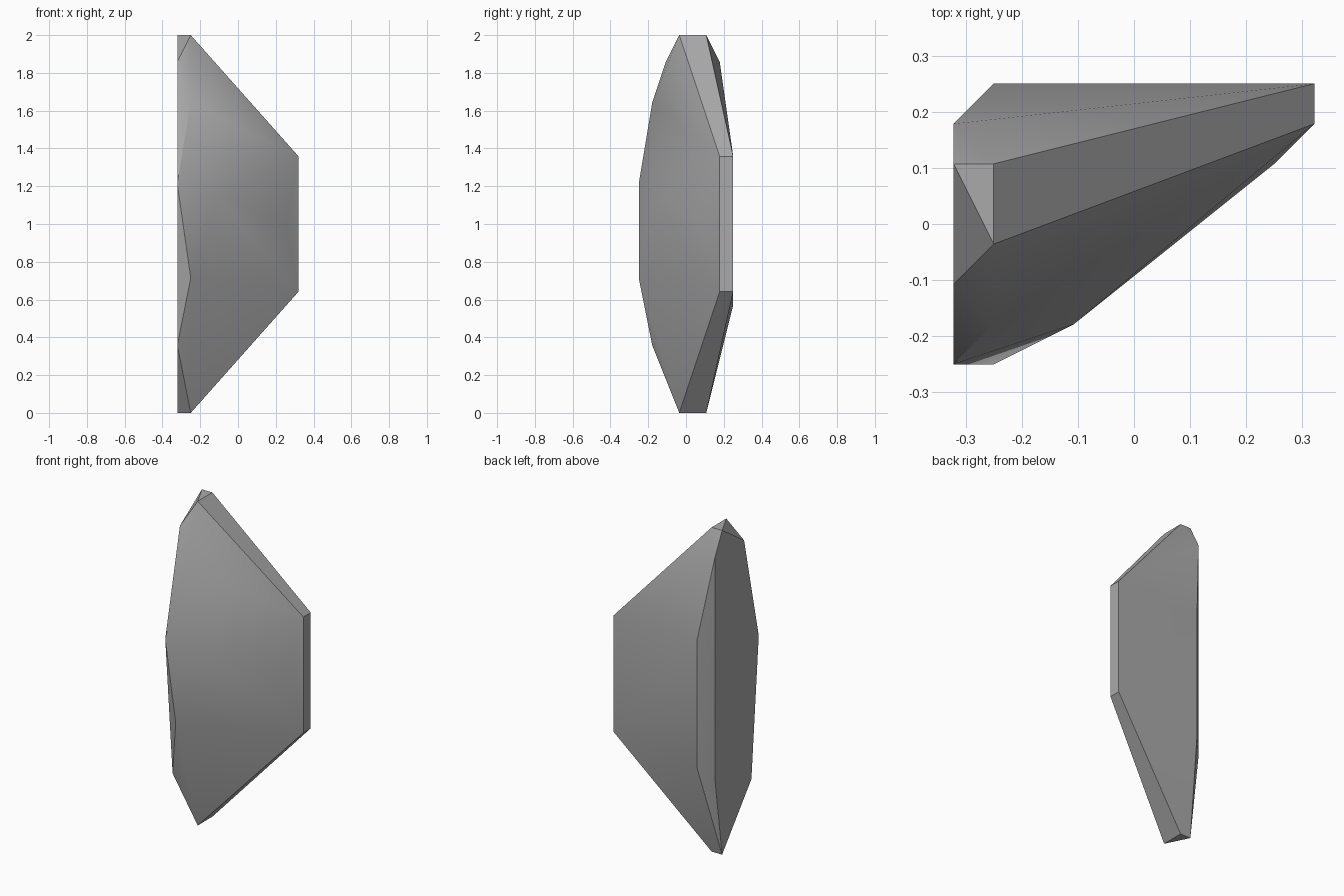
import bpy
import bmesh
import math

cube = bpy.data.objects.get("Cube")
if cube:
    bpy.data.objects.remove(cube, do_unlink=True)

UNIT = 2 / 28  # corners sit on a regular lattice

# Plain stone colour
stone = bpy.data.materials.new("stone_grey")
stone.use_nodes = True
grey = (0.4, 0.4, 0.4, 1)
stone.diffuse_color = grey
stone.node_tree.nodes["Principled BSDF"].inputs["Base Color"].default_value = grey

# Flat left side, outlined in (y, z)
left_side = [(1.5, 28), (-1.5, 26), (-3.5, 17), (-2.5, 5), (1.5, 0), (2.5, 7), (2.5, 26)]
corners = [(-4.5, y, z) for y, z in left_side]

# Top and bottom tips, and the bevelled front and back edges beside the left side
bevel = [(-0.5, 28), (1.5, 28), (-0.5, 0), (1.5, 0),
         (-2.5, 23), (-3.5, 10), (3.5, 19), (3.5, 8)]
corners += [(-3.5, y, z) for y, z in bevel]

# Narrow right edge
corners += [(4.5, y, z) for y in (2.5, 3.5) for z in (9, 19)]

# Bulge of the front face
corners += [(-1.5, -2.5, 16), (3.5, 1.5, 14)]

# Wrap the corners into one faceted shard
bm = bmesh.new()
for corner in corners:
    bm.verts.new([c * UNIT for c in corner])
bmesh.ops.convex_hull(bm, input=bm.verts)
bmesh.ops.dissolve_limit(bm, angle_limit=math.radians(0.5), verts=bm.verts, edges=bm.edges)
bmesh.ops.recalc_face_normals(bm, faces=bm.faces)
mesh = bpy.data.meshes.new("rock_shard")
bm.to_mesh(mesh)
bm.free()
mesh.materials.append(stone)

shard = bpy.data.objects.new("rock_shard", mesh)
bpy.context.collection.objects.link(shard)
bpy.ops.object.select_all(action="DESELECT")
shard.select_set(True)
bpy.context.view_layer.objects.active = shard
bpy.ops.object.shade_smooth_by_angle(angle=math.radians(30))
